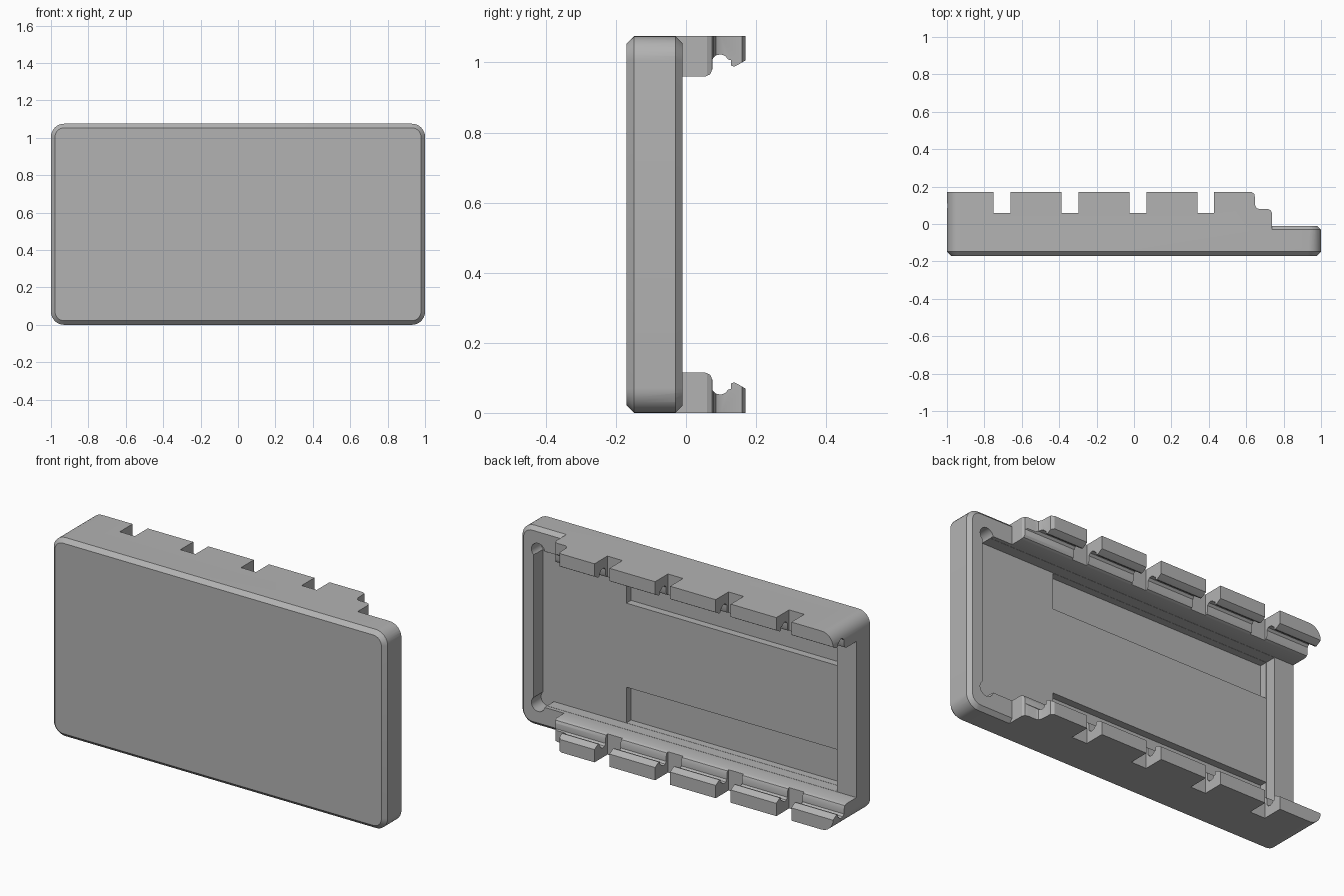
import bpy, bmesh, math
from mathutils import Vector

if "Cube" in bpy.data.objects:
    bpy.data.objects.remove(bpy.data.objects["Cube"], do_unlink=True)

H = 1.075          # overall height
MID = H / 2
WALL = 0.115       # rail height above the outer edge
FLOOR = -0.09      # pocket floor depth

grey = bpy.data.materials.new("mid_grey")
grey.use_nodes = True
grey.diffuse_color = (0.45, 0.45, 0.45, 1)
grey.node_tree.nodes["Principled BSDF"].inputs["Base Color"].default_value = (0.45, 0.45, 0.45, 1)


def finish(name, bm):
    bmesh.ops.recalc_face_normals(bm, faces=bm.faces)
    mesh = bpy.data.meshes.new(name)
    bm.to_mesh(mesh)
    bm.free()
    mesh.materials.append(grey)
    obj = bpy.data.objects.new(name, mesh)
    bpy.context.collection.objects.link(obj)
    return obj


def stack(name, rings):
    """Solid skinned through equal-sized rings of points."""
    bm = bmesh.new()
    loops = [[bm.verts.new(p) for p in ring] for ring in rings]
    n = len(loops[0])
    for a, b in zip(loops, loops[1:]):
        for i in range(n):
            j = (i + 1) % n
            bm.faces.new((a[i], a[j], b[j], b[i]))
    bm.faces.new(loops[0])
    bm.faces.new(loops[-1])
    return finish(name, bm)


def rounded(y, inset, steps=8):
    """Rounded rectangle in the xz plane."""
    r = 0.07 - inset
    pts = []
    for k, (sx, sz) in enumerate([(1, 1), (-1, 1), (-1, -1), (1, -1)]):
        for s in range(steps + 1):
            a = math.radians(90 * (k + s / steps))
            pts.append((sx * 0.93 + r * math.cos(a), y,
                        MID + sz * (MID - 0.07) + r * math.sin(a)))
    return pts


def prism(name, pts, axis, lo, hi):
    """Extrude a flat outline along x (outline in yz) or z (outline in xy)."""
    put = (lambda p, t: (t, *p)) if axis == "x" else (lambda p, t: (*p, t))
    return stack(name, [[put(p, t) for p in pts] for t in (lo, hi)])


def box(name, x0, x1, y0, y1, z0, z1):
    return prism(name, [(x0, y0), (x1, y0), (x1, y1), (x0, y1)], "z", z0, z1)


def subtract(target, cutter):
    cutter.hide_render = True
    mod = target.modifiers.new("cut", "BOOLEAN")
    mod.operation = "DIFFERENCE"
    mod.solver = "EXACT"
    mod.object = cutter
    bpy.context.view_layer.objects.active = target
    bpy.ops.object.modifier_apply(modifier=mod.name)
    bpy.data.objects.remove(cutter, do_unlink=True)


# Outer shell with a chamfered front edge
shell = stack("case_shell", [rounded(-0.17, 0.022), rounded(-0.148, 0), rounded(0.17, 0)])

# Open end: stepped rail ends, leaving a low rim with a chamfered back edge
end_cut = prism("end_cutter", [
    (0.63, 0.25), (0.63, 0.17), (0.645, 0.16), (0.648, 0.1), (0.655, 0.086), (0.668, 0.08),
    (0.715, 0.08), (0.73, 0.074), (0.737, 0.06), (0.737, -0.035), (1.2, -0.035), (1.2, 0.25)],
    "z", -0.2, H + 0.2)
rim = stack("rim_keeper", [rounded(-0.05, -0.02), rounded(-0.01, 0.02)])
subtract(end_cut, rim)
subtract(shell, end_cut)

# Channel between the rails, with a groove and hooked lip on each
half = [(-0.03, WALL), (0.055, WALL), (0.069, 0.109), (0.075, 0.095), (0.075, 0.066),
        (0.085, 0.055), (0.1, 0.052), (0.113, 0.057), (0.12, 0.067), (0.128, 0.068),
        (0.128, 0.084), (0.138, 0.087), (0.15, 0.081), (0.17, 0.069), (0.2, 0.051)]
channel = half + [(y, H - z) for y, z in reversed(half)]
subtract(shell, prism("channel_cutter", channel, "x", -1.2, 0.92))

# Pocket floor and two deeper strips beside the rails
subtract(shell, box("pocket_cutter", -0.885, 0.919, FLOOR, 0.02, WALL + 0.001, H - WALL - 0.001))
for low, high in ((WALL + 0.002, 0.31), (H - 0.31, H - WALL - 0.002)):
    subtract(shell, box("strip_cutter", -0.884, 0.42, -0.13, -0.05, low, high))

# Round corner reliefs at the closed end of the pocket
for z in (0.122, H - 0.122):
    rings = [[(0.893 + 0.04 * math.cos(a), y, z + 0.04 * math.sin(a))
              for a in (math.tau * i / 20 for i in range(20))] for y in (FLOOR - 0.002, 0.05)]
    subtract(shell, stack("relief_cutter", rings))

# Notches dividing each lip into five clips
for i in range(4):
    x = -0.705 + i * 0.363
    subtract(shell, box("notch_cutter", x - 0.045, x + 0.045, 0.06, 0.3, -0.1, H + 0.1))

# Smooth rounded corners, sharp edges elsewhere
bpy.ops.object.select_all(action="DESELECT")
shell.select_set(True)
bpy.context.view_layer.objects.active = shell
bpy.ops.object.shade_smooth_by_angle(angle=math.radians(25))
